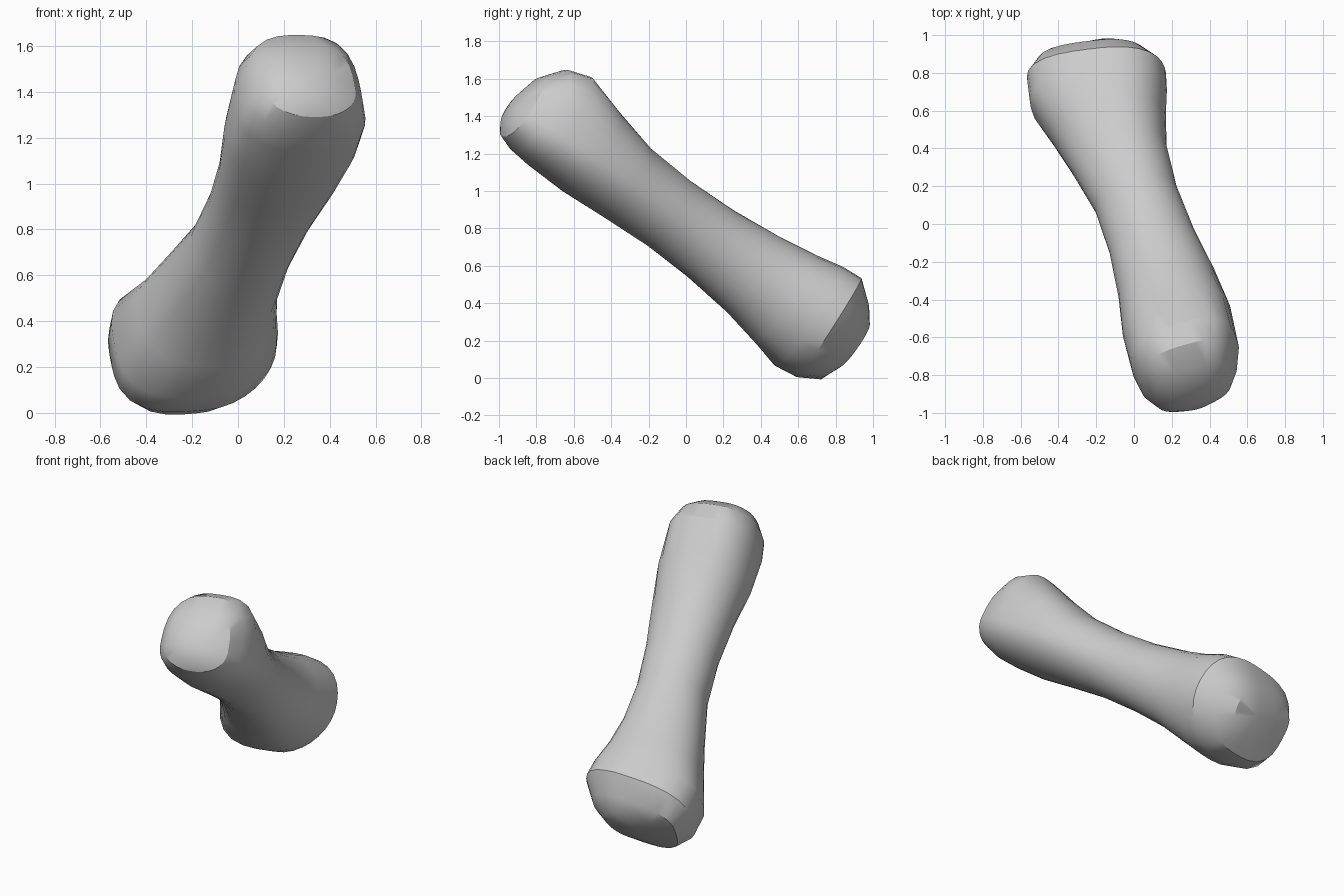
import bpy, bmesh
from math import cos, sin, pi, radians
from mathutils import Vector

cube = bpy.data.objects.get("Cube")
if cube:
    bpy.data.objects.remove(cube)

# Bone material
mat = bpy.data.materials.new("bone_grey")
mat.use_nodes = True
colour = (0.6, 0.6, 0.6, 1)
mat.diffuse_color = colour
mat.node_tree.nodes["Principled BSDF"].inputs["Base Color"].default_value = colour

# Tilted frame: axis runs from the raised head down to the base
ORIGIN = Vector((0.06, 0, 0.81))
AXIS = Vector((-0.234, 0.807, -0.547)).normalized()
SIDE = AXIS.cross(Vector((0, 0, 1))).normalized()
UP = SIDE.cross(AXIS)
N = 32

# Corner squareness: upper right, upper left, lower left, lower right
ROUND = (2, 2, 2, 2)
HEAD = (3.2, 2.5, 2.3, 2.2)
NECK = (2.5, 2.2, 2.2, 2)
SHAFT = (2, 2, 2.3, 2)
FLARE = (2.2, 2.3, 2.5, 1.9)
BASE = (2.5, 2.9, 3.1, 1.8)

# Station, left, right, top, bottom, skew, corners
stations = [
    (-1.15, .14, .12, .12, .10, 0.0, ROUND),
    (-1.11, .21, .20, .23, .15, 0.0, HEAD),
    (-1.02, .265, .255, .335, .18, 0.0, HEAD),
    (-.90, .285, .295, .37, .195, 0.0, HEAD),
    (-.66, .28, .31, .30, .21, 0.0, NECK),
    (-.41, .245, .285, .24, .205, 0.0, ROUND),
    (-.12, .225, .24, .215, .20, 0.0, ROUND),
    (.17, .235, .215, .215, .215, 0.0, SHAFT),
    (.46, .30, .225, .235, .25, -.04, FLARE),
    (.66, .355, .265, .26, .295, -.08, FLARE),
    (.84, .41, .31, .287, .335, -.14, BASE),
    (.965, .39, .33, .292, .32, -.20, BASE),
    (1.08, .31, .255, .195, .262, -.20, BASE),
    (1.13, .20, .16, .12, .16, -.08, FLARE),
]


def ring(bm, s, left, right, top, bottom, skew, corners):
    """One cross-section with its own squareness in each quadrant."""
    verts = []
    for i in range(N):
        a = 2 * pi * (i + .5) / N
        c, d = cos(a), sin(a)
        e = corners[i * 4 // N]
        r = (abs(c) ** e + abs(d) ** e) ** (-1 / e)
        u = c * r * (right if c > 0 else left)
        v = d * r * (top if d > 0 else bottom)
        p = ORIGIN + AXIS * (s + skew * u) + SIDE * u + UP * v
        verts.append(bm.verts.new(p))
    return verts


# Loft the shaft and both ends
bm = bmesh.new()
rings = [ring(bm, *st) for st in stations]
for lower, upper in zip(rings, rings[1:]):
    for i in range(N):
        j = (i + 1) % N
        bm.faces.new((lower[i], lower[j], upper[j], upper[i]))

# Close the rounded ends with shallow fans
for loop, s in ((rings[0], -1.17), (rings[-1], 1.15)):
    tip = bm.verts.new(ORIGIN + AXIS * s - SIDE * .02)
    for i in range(N):
        bm.faces.new((loop[i], loop[(i + 1) % N], tip))
bmesh.ops.recalc_face_normals(bm, faces=bm.faces)

mesh = bpy.data.meshes.new("toe_bone")
bm.to_mesh(mesh)
bm.free()
mesh.materials.append(mat)
bone = bpy.data.objects.new("toe_bone", mesh)
bpy.context.collection.objects.link(bone)

# Smooth surface with a crisp rim around the base joint
bpy.context.view_layer.objects.active = bone
bone.select_set(True)
bpy.ops.object.shade_smooth_by_angle(angle=radians(32))
